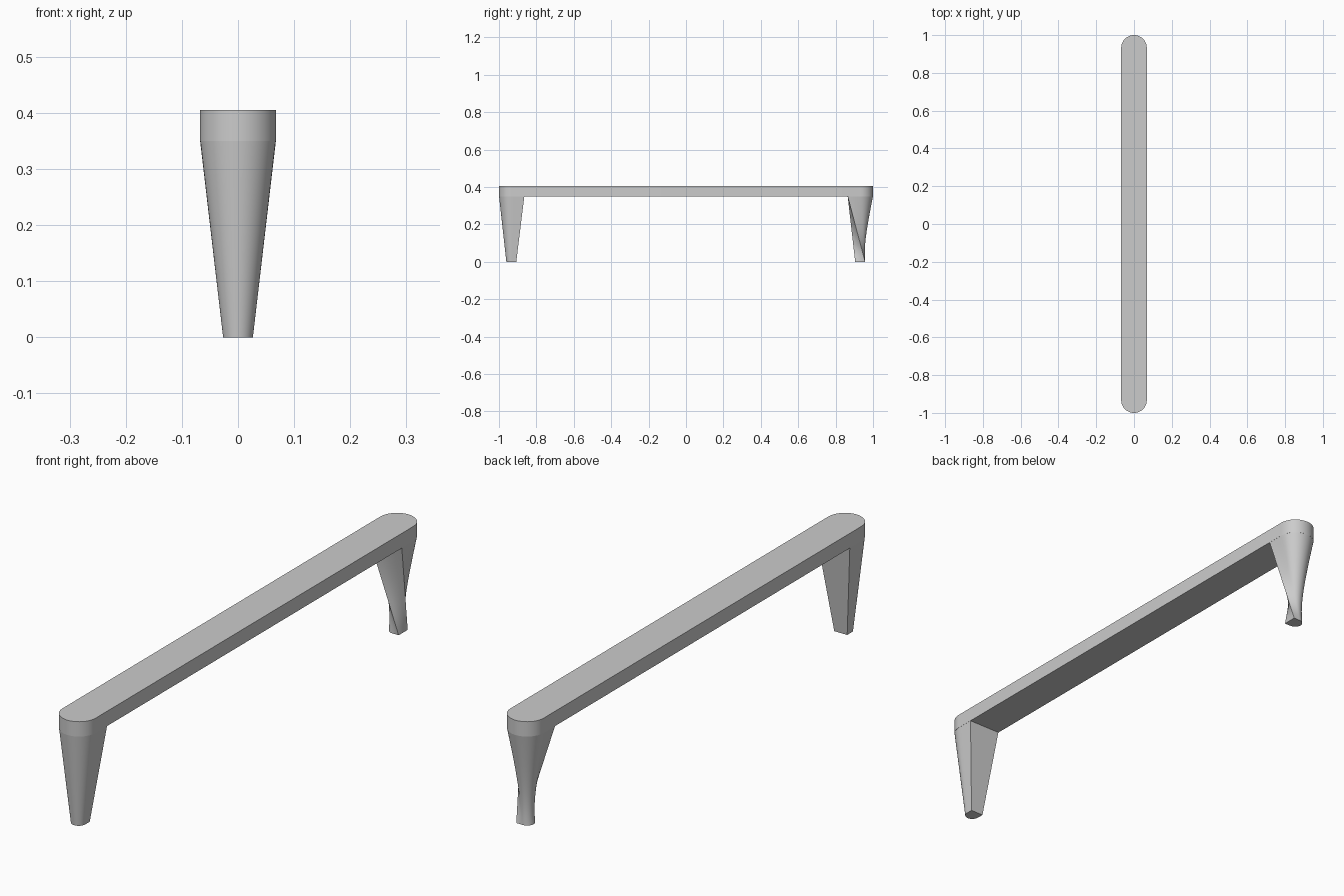
import bpy, bmesh, math
from mathutils import Vector, Matrix

cube = bpy.data.objects.get("Cube")
if cube:
    bpy.data.objects.remove(cube, do_unlink=True)

HALF_WIDTH, BAR_BOTTOM, BAR_TOP = 0.068, 0.35, 0.405

grey = bpy.data.materials.new("plain grey")
grey.use_nodes = True
grey.diffuse_color = (0.6, 0.6, 0.6, 1)
grey.node_tree.nodes["Principled BSDF"].inputs["Base Color"].default_value = (0.6, 0.6, 0.6, 1)


def arc(cx, cy, r, start, steps=20):
    """Half circle, counter-clockwise from the start angle."""
    return [Vector((cx + r * math.cos(start + math.pi * i / steps),
                    cy + r * math.sin(start + math.pi * i / steps)))
            for i in range(steps + 1)]


def finish(bm, name):
    bmesh.ops.recalc_face_normals(bm, faces=bm.faces)
    mesh = bpy.data.meshes.new(name)
    bm.to_mesh(mesh)
    bm.free()
    mesh.materials.append(grey)
    obj = bpy.data.objects.new(name, mesh)
    bpy.context.collection.objects.link(obj)
    bpy.ops.object.select_all(action='DESELECT')
    obj.select_set(True)
    bpy.context.view_layer.objects.active = obj
    bpy.ops.object.shade_smooth_by_angle(angle=math.radians(30))


def loft(name, rings, cap_top=True):
    """Skin a stack of matching rings, closing the lower end."""
    bm = bmesh.new()
    loops = [[bm.verts.new(p) for p in ring] for ring in rings]
    for low, high in zip(loops, loops[1:]):
        for i in range(len(low)):
            j = (i + 1) % len(low)
            bm.faces.new((low[i], low[j], high[j], high[i]))
    bm.faces.new(loops[0][::-1])
    if cap_top:
        bm.faces.new(loops[-1])
    finish(bm, name)


# Long bar with half-round ends
straight = 1 - HALF_WIDTH
outline = (arc(0, straight, HALF_WIDTH, 0)
           + arc(0, -straight, HALF_WIDTH, math.pi))
loft("top_bar", [[(p.x, p.y, z) for p in outline] for z in (BAR_BOTTOM, BAR_TOP)])


def leg_section():
    """Unit section: flat inner side at -y, half-round outer side at +y."""
    flat = [Vector((-1 + i / 2, -1)) for i in range(4)]
    side = [Vector((1, -1 + i / 4)) for i in range(4)]
    other = [Vector((-1, -(i + 1) / 4)) for i in range(3)]
    return flat + side + arc(0, 0, 1, 0) + other


def leg(name, direction, foot_y, foot_turn, rings=14):
    """Tapered ruled leg whose foot section may be turned against its top."""
    facing = Matrix.Rotation(0 if direction > 0 else math.pi, 2)
    turn = Matrix.Rotation(foot_turn, 2)
    top_centre = Vector((0, direction * straight))
    foot_centre = Vector((0, foot_y))
    top = [facing @ p * 0.0675 + top_centre for p in leg_section()]
    foot = [facing @ (turn @ p) * 0.0265 + foot_centre for p in leg_section()]
    stack = []
    for k in range(rings + 1):
        t = k / rings
        stack.append([(*a.lerp(b, t), BAR_BOTTOM * t) for a, b in zip(foot, top)])
    loft(name, stack, cap_top=False)


# Front leg is straight, back leg twists a quarter turn down to the foot
leg("front_leg", -1, -0.934, 0)
leg("back_leg", 1, 0.931, math.pi / 2)
